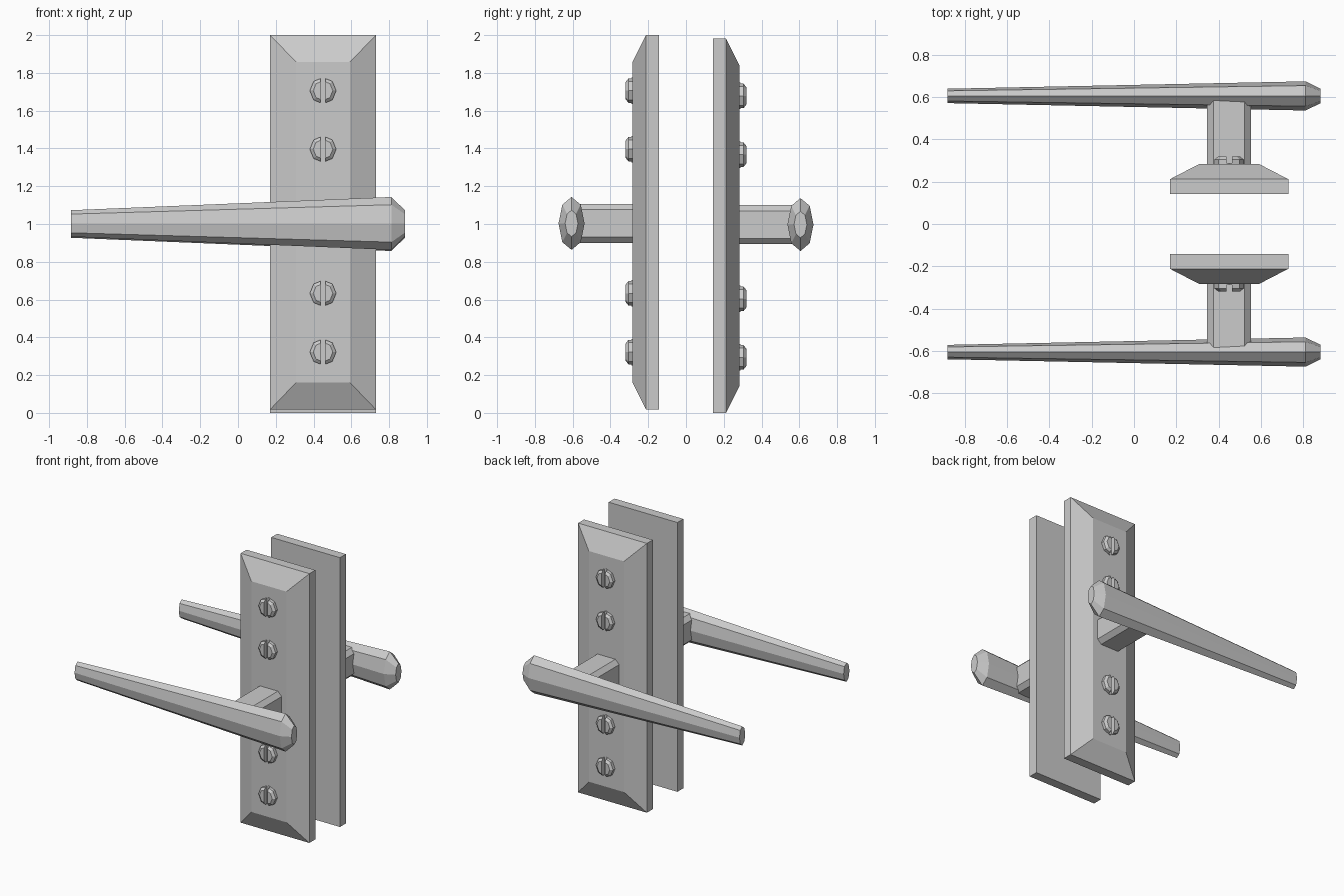
import bpy, bmesh
from math import cos, sin, pi
from mathutils import Matrix

if "Cube" in bpy.data.objects:
    bpy.data.objects.remove(bpy.data.objects["Cube"])

PX = 0.45      # x of the plate centre line
LZ = 1.003     # lever height on the front side


def loft(name, rings):
    """Skin a stack of equal-sized rings and cap both ends."""
    bm = bmesh.new()
    rows = [[bm.verts.new(p) for p in r] for r in rings]
    n = len(rows[0])
    for a, b in zip(rows, rows[1:]):
        for i in range(n):
            j = (i + 1) % n
            bm.faces.new((a[i], a[j], b[j], b[i]))
    bm.faces.new(rows[0][::-1])
    bm.faces.new(rows[-1])
    bmesh.ops.recalc_face_normals(bm, faces=bm.faces)
    me = bpy.data.meshes.new(name)
    bm.to_mesh(me)
    bm.free()
    ob = bpy.data.objects.new(name, me)
    bpy.context.collection.objects.link(ob)
    return ob


def rect(y, hx, z0, z1):
    return [(PX - hx, y, z0), (PX + hx, y, z0), (PX + hx, y, z1), (PX - hx, y, z1)]


def octagon(x, ry, rz):
    return [(x, -0.606 + ry * cos(i * pi / 4), LZ + rz * sin(i * pi / 4)) for i in range(8)]


def disc(y, r, z):
    return [(PX + r * cos(i * pi / 4), y, z + r * sin(i * pi / 4)) for i in range(8)]


def stem_ring(y, a=0.104, b=0.073):
    pts = [(a, -b), (a, b), (b, a), (-b, a), (-a, b), (-a, -b), (-b, -a), (b, -a)]
    return [(PX + x, y, LZ + z) for x, z in pts]


# Back plate with a sloped border
parts = [loft("front_plate", [rect(-0.143, 0.28, 0.018, 2.0),
                              rect(-0.212, 0.28, 0.018, 2.0),
                              rect(-0.283, 0.143, 0.16, 1.858)])]

# Tapered lever and its stem
parts.append(loft("front_lever", [octagon(-0.883, 0.034, 0.07),
                                  octagon(0.812, 0.069, 0.14),
                                  octagon(0.883, 0.034, 0.07)]))
parts.append(loft("front_stem", [stem_ring(-0.27), stem_ring(-0.6)]))

# Slotted screw heads
for k, z in enumerate((1.706, 1.396, 0.633, 0.322)):
    head = loft(f"front_screw_{k + 1}", [disc(-0.275, 0.07, z),
                                         disc(-0.305, 0.07, z),
                                         disc(-0.319, 0.052, z)])
    slot = loft("slot_cutter", [[(PX + sx * 0.013, y, z + sz * 0.1)
                                 for sx, sz in ((-1, -1), (1, -1), (1, 1), (-1, 1))]
                                for y in (-0.288, -0.36)])
    cut = head.modifiers.new("slot", 'BOOLEAN')
    cut.operation = 'DIFFERENCE'
    cut.solver = 'EXACT'
    cut.object = slot
    dg = bpy.context.evaluated_depsgraph_get()
    mesh = bpy.data.meshes.new_from_object(head.evaluated_get(dg))
    head.modifiers.clear()
    head.data = mesh
    bpy.data.objects.remove(slot)
    parts.append(head)

# The other side is the same set turned half way round the x axis
turn = Matrix.Translation((0, 0, 2.0)) @ Matrix.Rotation(pi, 4, 'X')
for ob in parts:
    other = bpy.data.objects.new(ob.name.replace("front", "back"), ob.data.copy())
    other.data.transform(turn)
    bpy.context.collection.objects.link(other)
